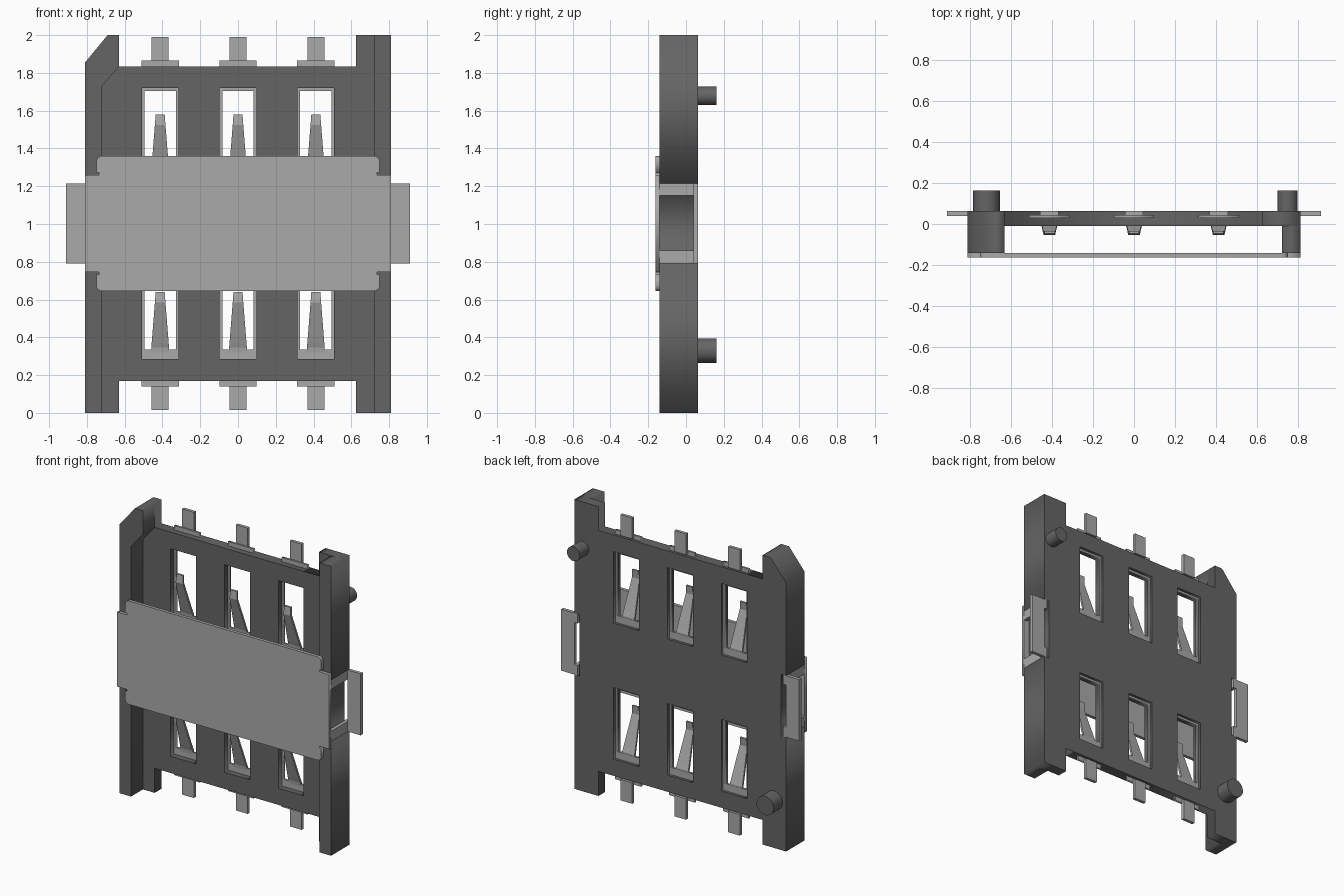
import bpy, bmesh, math
from mathutils import Matrix

if "Cube" in bpy.data.objects:
    bpy.data.objects.remove(bpy.data.objects["Cube"], do_unlink=True)


def material(name, v):
    m = bpy.data.materials.new(name)
    m.use_nodes = True
    m.diffuse_color = (v, v, v, 1)
    b = next(n for n in m.node_tree.nodes if n.type == 'BSDF_PRINCIPLED')
    b.inputs["Base Color"].default_value = (v, v, v, 1)
    b.inputs["Roughness"].default_value = 0.6
    return m


PLASTIC = material("dark grey plastic", 0.13)
METAL = material("light grey metal", 0.40)


def finish(name, bm, mat):
    bmesh.ops.recalc_face_normals(bm, faces=bm.faces)
    me = bpy.data.meshes.new(name)
    bm.to_mesh(me)
    bm.free()
    me.materials.append(mat)
    ob = bpy.data.objects.new(name, me)
    bpy.context.collection.objects.link(ob)
    return ob


def box(name, x0, x1, y0, y1, z0, z1, mat):
    bm = bmesh.new()
    bmesh.ops.create_cube(bm, size=1)
    for v in bm.verts:
        v.co = (x1 if v.co.x > 0 else x0, y1 if v.co.y > 0 else y0,
                z1 if v.co.z > 0 else z0)
    return finish(name, bm, mat)


def rect(x0, x1, z0, z1):
    return [(x0, z0), (x1, z0), (x1, z1), (x0, z1)]


def plate(name, outline, y0, y1, mat, holes=()):
    """Extrude an x-z outline with holes from y0 to y1."""
    cu = bpy.data.curves.new(name, 'CURVE')
    cu.dimensions = '2D'
    cu.fill_mode = 'BOTH'
    cu.extrude = (y1 - y0) / 2
    for loop in [outline, *holes]:
        sp = cu.splines.new('POLY')
        sp.points.add(len(loop) - 1)
        for p, (x, z) in zip(sp.points, loop):
            p.co = (x, z, 0, 1)
        sp.use_cyclic_u = True
    tmp = bpy.data.objects.new(name + "_curve", cu)
    bpy.context.collection.objects.link(tmp)
    dg = bpy.context.evaluated_depsgraph_get()
    me = bpy.data.meshes.new_from_object(tmp.evaluated_get(dg))
    bm = bmesh.new()
    bm.from_mesh(me)
    bpy.data.objects.remove(tmp, do_unlink=True)
    bpy.data.curves.remove(cu)
    bpy.data.meshes.remove(me)
    bmesh.ops.remove_doubles(bm, verts=bm.verts, dist=1e-5)
    bm.transform(Matrix.Translation((0, (y0 + y1) / 2, 0))
                 @ Matrix.Rotation(math.pi / 2, 4, 'X'))
    return finish(name, bm, mat)


BACK, FLOOR, FRONT = 0.063, -0.01, -0.14
COLUMNS = {"right": -0.412, "middle": 0.0, "left": 0.412}
ROWS = {"lower": 0.285, "upper": 1.225}          # window bottoms
WIN_H, WIN_W = 0.495, 0.097

# Outer edges with the clip recess
right_edge = [(-.81, 1.855), (-.81, 1.215), (-.77, 1.215), (-.77, .79), (-.81, .79), (-.81, 0)]
left_edge = [(.81, 0), (.81, .79), (.77, .79), (.77, 1.215), (.81, 1.215), (.81, 2)]

# Frame back wall with six windows
wall = right_edge + [(-.63, 0), (-.63, .17), (.625, .17), (.625, 0)] + left_edge + [
    (.625, 2), (.625, 1.835), (-.63, 1.835), (-.63, 2), (-.69, 2)]
windows = [rect(x - WIN_W, x + WIN_W, z, z + WIN_H)
           for x in COLUMNS.values() for z in ROWS.values()]
plate("frame_wall", wall, FLOOR, BACK, PLASTIC, windows)

# Side rails; the right one ends in a keyed corner
plate("right_rail", right_edge + [(-.72, 0), (-.72, 1.73), (-.63, 1.835), (-.63, 2), (-.69, 2)],
      FRONT, FLOOR, PLASTIC)
plate("left_rail", left_edge + [(.72, 2), (.72, 0)], FRONT, FLOOR, PLASTIC)

# Locating pegs on the back
for name, x, z, r in (("large_peg", -.718, .33, .065), ("small_peg", .748, 1.678, .049)):
    bm = bmesh.new()
    bmesh.ops.create_cone(bm, cap_ends=True, segments=32, radius1=r, radius2=r, depth=.112)
    bm.transform(Matrix.Translation((x, .106, z)) @ Matrix.Rotation(math.pi / 2, 4, 'X'))
    ob = finish(name, bm, PLASTIC)
    bpy.context.view_layer.objects.active = ob
    ob.select_set(True)
    bpy.ops.object.shade_smooth_by_angle()
    ob.select_set(False)


def finger(name, x, zb):
    """Tapered spring finger leaning forward, with a bent tip."""
    bm = bmesh.new()
    rings = []
    for dz, y, w in ((.035, .037, .048), (.06, .034, .047), (.085, .025, .045),
                     (.30, -.046, .028), (.355, -.04, .024)):
        rings.append([bm.verts.new((x + sx * w, y + sy * .007, zb + dz))
                      for sx, sy in ((-1, -1), (1, -1), (1, 1), (-1, 1))])
    for a, b in zip(rings, rings[1:]):
        for i in range(4):
            j = (i + 1) % 4
            bm.faces.new((a[i], a[j], b[j], b[i]))
    bm.faces.new(rings[0])
    bm.faces.new(rings[-1])
    finish(name, bm, METAL)


# Contacts: sheet lining each window, spring finger and solder tail
for col, x in COLUMNS.items():
    for row, zb in ROWS.items():
        tag = f"{row}_{col}"
        z0, z1 = (zb - .025, 1.865) if row == "upper" else (.14, zb + WIN_H + .02)
        plate(f"{tag}_contact_sheet", rect(x - .0985, x + .0985, z0, z1), .03, .044, METAL,
              [rect(x - .083, x + .083, zb + .05, zb + WIN_H - .015)])
        finger(f"{tag}_contact_finger", x, zb)
        t0, t1 = (1.845, 1.99) if row == "upper" else (.015, .16)
        box(f"{tag}_solder_tail", x - .045, x + .045, .042, BACK, t0, t1, METAL)

# Metal cover strap with rounded corners and small bend reliefs
quarter = [(.75, 1.26), (.735, 1.26), (.735, 1.272), (.75, 1.272)]
quarter += [(.72 + .03 * math.cos(a), 1.33 + .03 * math.sin(a))
            for a in (i * math.pi / 8 for i in range(5))]
quarter = [(.81, 1.26)] + quarter
MID = 1.0025
upper = quarter + [(-x, z) for x, z in reversed(quarter)]
plate("cover_strap", upper + [(x, 2 * MID - z) for x, z in reversed(upper)],
      -.162, FRONT, METAL)

# Side clips: two arms and a solder flange each side
for side, s in (("left", 1), ("right", -1)):
    for part, z0, z1 in (("lower", .79, .86), ("upper", 1.15, 1.215)):
        xs = sorted((s * .785, s * .81))
        box(f"{side}_{part}_clip_arm", *xs, FRONT, BACK, z0, z1, METAL)
    xs = sorted((s * .81, s * .91))
    box(f"{side}_clip_flange", *xs, .04, BACK, .79, 1.215, METAL)
